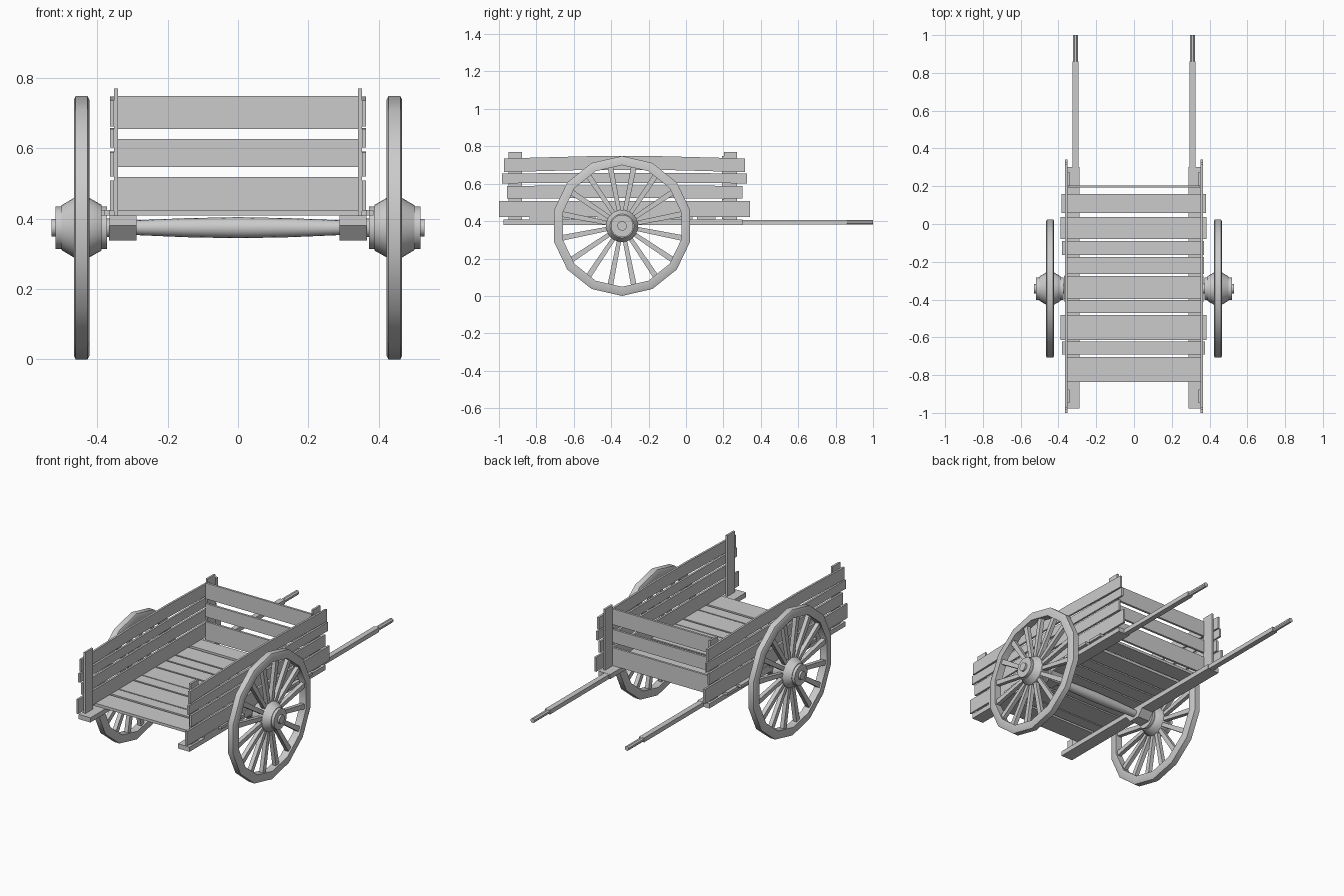
import bpy, bmesh, math
from mathutils import Matrix, Vector

cube = bpy.data.objects.get("Cube")
if cube:
    bpy.data.objects.remove(cube, do_unlink=True)

wood = bpy.data.materials.new("pale_grey_wood")
wood.use_nodes = True
GREY = (0.6, 0.6, 0.6, 1)
wood.diffuse_color = GREY
wood.node_tree.nodes["Principled BSDF"].inputs["Base Color"].default_value = GREY

WHEEL_X, WHEEL_Y, WHEEL_Z = 0.4445, -0.342, 0.374


def finish(name, bm, smooth=False):
    bmesh.ops.recalc_face_normals(bm, faces=bm.faces)
    mesh = bpy.data.meshes.new(name)
    bm.to_mesh(mesh)
    bm.free()
    mesh.materials.append(wood)
    obj = bpy.data.objects.new(name, mesh)
    bpy.context.collection.objects.link(obj)
    if smooth:
        bpy.ops.object.select_all(action='DESELECT')
        obj.select_set(True)
        bpy.context.view_layer.objects.active = obj
        bpy.ops.object.shade_smooth_by_angle(angle=math.radians(30))
    return obj


def box(name, x, y, z):
    """Box from (min, max) pairs."""
    bm = bmesh.new()
    lo, hi = zip(x, y, z)
    lo, hi = Vector(lo), Vector(hi)
    mat = Matrix.Translation((lo + hi) / 2) @ Matrix.Diagonal((*(hi - lo), 1))
    bmesh.ops.create_cube(bm, size=1, matrix=mat)
    return finish(name, bm)


def prism(name, x, outline):
    """Outline of (y, z) points extruded between two x values."""
    bm = bmesh.new()
    face = bm.faces.new([bm.verts.new((x[0], y, z)) for y, z in outline])
    out = bmesh.ops.extrude_face_region(bm, geom=[face])
    verts = [v for v in out["geom"] if isinstance(v, bmesh.types.BMVert)]
    bmesh.ops.translate(bm, verts=verts, vec=(x[1] - x[0], 0, 0))
    return finish(name, bm)


def lathe(bm, profile, sides, closed=False):
    """Turn (x, radius) points about the wheel axis; a vertex sits at the top."""
    rings = []
    for i in range(sides):
        a = 2 * math.pi * i / sides
        rings.append([bm.verts.new((x, WHEEL_Y + r * math.sin(a), WHEEL_Z + r * math.cos(a)))
                      for x, r in profile])
    n = len(profile)
    for i in range(sides):
        a, b = rings[i], rings[(i + 1) % sides]
        for j in range(n if closed else n - 1):
            k = (j + 1) % n
            bm.faces.new((a[j], a[k], b[k], b[j]))
    if not closed:
        bm.faces.new([r[0] for r in rings])
        bm.faces.new([r[-1] for r in rings])


def pair(side, a, b):
    return tuple(sorted((side * a, side * b)))


for side, label in ((1, "left"), (-1, "right")):
    # Wheel rim with bevelled outer edge
    bm = bmesh.new()
    rim = [(-.022, .325), (-.022, .364), (-.017, .374), (.017, .374), (.022, .364), (.022, .325)]
    lathe(bm, [(side * (WHEEL_X + x), r) for x, r in rim], 14, closed=True)
    finish(label + "_wheel_rim", bm, True)

    # Spokes, slightly wider towards the rim
    bm = bmesh.new()
    for i in range(16):
        made = bmesh.ops.create_cube(bm, size=1)["verts"]
        for v in made:
            outer = v.co.z > 0
            v.co = (v.co.x * .024, v.co.y * (.03 if outer else .022), .332 if outer else .06)
        turn = Matrix.Rotation(2 * math.pi * (i + .5) / 16, 4, 'X')
        place = Matrix.Translation((side * WHEEL_X, WHEEL_Y, WHEEL_Z))
        bmesh.ops.transform(bm, matrix=place @ turn, verts=made)
    finish(label + "_wheel_spokes", bm)

    # Turned hub
    bm = bmesh.new()
    hub = [(.36, .026), (.372, .026), (.372, .06), (.388, .06), (.388, .065), (.425, .086),
           (.464, .086), (.501, .064), (.501, .06), (.518, .06), (.518, .025), (.53, .025)]
    lathe(bm, [(side * x, r) for x, r in hub], 24)
    finish(label + "_wheel_hub", bm, True)

    # Bed rail, pulling shaft and grip
    box(label + "_bed_rail", pair(side, .288, .365), (-.977, .302), (.38, .408))
    box(label + "_shaft", pair(side, .294, .326), (.30, .86), (.381, .407))
    bm = bmesh.new()
    mat = Matrix.Translation((side * .31, .925, .394)) @ Matrix.Rotation(math.pi / 2, 4, 'X')
    bmesh.ops.create_cone(bm, cap_ends=True, segments=8, radius1=.014, radius2=.014,
                          depth=.15, matrix=mat @ Matrix.Rotation(math.pi / 8, 4, 'Z'))
    finish(label + "_shaft_grip", bm)

    # Tapered axle block under the rail
    prism(label + "_axle_block", pair(side, .288, .367),
          [(WHEEL_Y - .07, .38), (WHEEL_Y + .07, .38), (WHEEL_Y + .035, .338), (WHEEL_Y - .035, .338)])

    # Side posts
    for end, y in (("front", -.912), ("rear", .238)):
        box(f"{label}_{end}_post", pair(side, .341, .353), (y - .036, y + .036), (.408, .77))

    # Side planks: y range, z range, upward bow in the middle
    planks = [(-1, .342, .422, .508, 0), (-.957, .302, .52, .588, .003),
              (-.983, .326, .602, .655, .002), (-.972, .315, .662, .735, .012)]
    for i, (y0, y1, z0, z1, bow) in enumerate(planks):
        ya, yb = y0 + (y1 - y0) * .35, y0 + (y1 - y0) * .65
        prism(f"{label}_side_plank_{i + 1}", pair(side, .352, .364),
              [(y0, z0), (ya, z0 + bow), (yb, z0 + bow), (y1, z0),
               (y1, z1), (yb, z1 + bow), (ya, z1 + bow), (y0, z1)])

# Barrel-shaped axle
bm = bmesh.new()
lathe(bm, [(-.37, .02), (-.29, .021), (-.15, .027), (0, .03), (.15, .027), (.29, .021), (.37, .02)], 16)
finish("axle", bm, True)

# Floor planks: y range, right and left ends
floor = [(-.837, -.705, -.365, .365), (-.69, -.622, -.38, .375), (-.615, -.483, -.39, .385),
         (-.472, -.402, -.365, .365), (-.396, -.275, -.37, .365), (-.265, -.175, -.365, .37),
         (-.165, -.09, -.38, .37), (-.08, .036, -.39, .385), (.058, .158, -.385, .38)]
for i, (y0, y1, x0, x1) in enumerate(floor):
    box(f"floor_plank_{i + 1}", (x0, x1), (y0, y1), (.408, .424))

# Rear board planks
for i, z in enumerate([(.41, .518), (.547, .626), (.654, .748)]):
    box(f"rear_plank_{i + 1}", (-.35, .35), (.192, .205), z)
